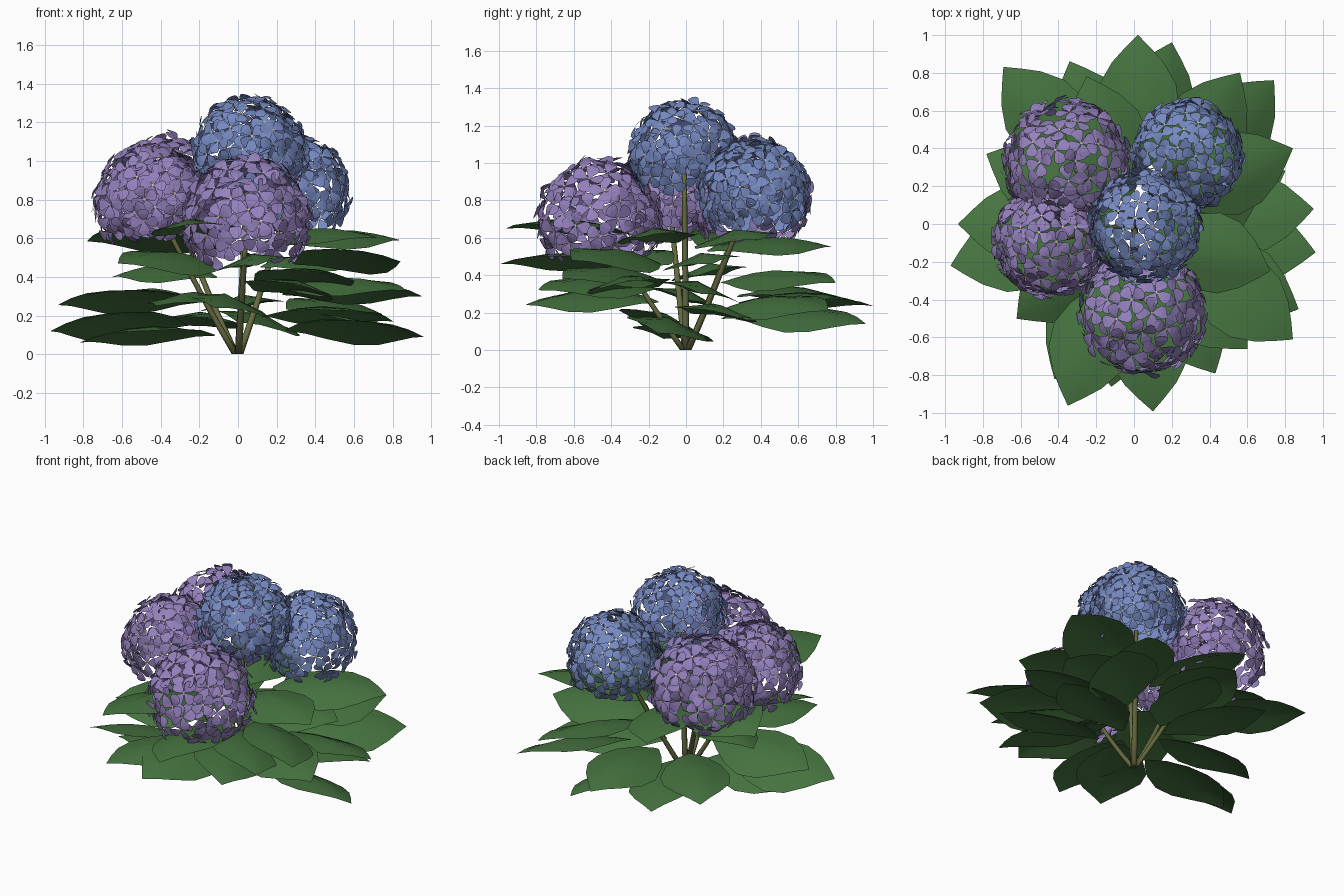
import bpy, bmesh, math, random
from mathutils import Vector, Matrix

if "Cube" in bpy.data.objects:
    bpy.data.objects.remove(bpy.data.objects["Cube"])

random.seed(4)


def material(name, rgb):
    m = bpy.data.materials.new(name)
    m.diffuse_color = (*rgb, 1)
    m.use_nodes = True
    m.node_tree.nodes["Principled BSDF"].inputs["Base Color"].default_value = m.diffuse_color
    return m


LEAF = material("leaf green", (0.06, 0.17, 0.05))
STEM = material("stem olive", (0.13, 0.145, 0.05))
BLUE = material("petal blue", (0.18, 0.25, 0.53))
PURPLE = material("petal purple", (0.30, 0.22, 0.51))
EYE = material("floret eye cream", (0.60, 0.56, 0.30))


def finish(bm, name, mats, smooth=False):
    me = bpy.data.meshes.new(name)
    bm.to_mesh(me)
    bm.free()
    ob = bpy.data.objects.new(name, me)
    bpy.context.collection.objects.link(ob)
    for m in mats:
        me.materials.append(m)
    for p in me.polygons:
        p.use_smooth = smooth
    return ob


# Petal outline: distance from the floret centre, half width (unit floret radius)
PETAL = [(0.06, 0.05), (0.35, 0.27), (0.65, 0.43), (0.88, 0.38), (1.0, 0.16)]


def add_floret(bm, matrix, size):
    """Four broad petals, each tipped a little differently, around a small eye."""
    for k in range(4):
        turn = matrix @ Matrix.Rotation(k * math.pi / 2, 4, 'Z')
        slope = random.uniform(-0.28, 0.22)
        twist = random.uniform(-0.28, 0.28)
        rows = []
        for d, w in PETAL:
            z = size * (slope * d + 0.08 * math.sin(d * 3))
            rows.append([bm.verts.new(turn @ Vector((d * size, s * w * size, z + s * w * twist * size)))
                         for s in (-1, 0, 1)])
        for a, b in zip(rows, rows[1:]):
            for i in range(2):
                bm.faces.new((a[i], b[i], b[i + 1], a[i + 1]))
    ring = [bm.verts.new(matrix @ Vector((0.007 * math.cos(t), 0.007 * math.sin(t), 0.006)))
            for t in [i * math.pi / 3 for i in range(6)]]
    bm.faces.new(ring).material_index = 1


def flower_head(name, centre, radius, count, size, mat):
    """Florets spread evenly over a ball that is open underneath."""
    bm = bmesh.new()
    for i in range(count):
        h = 1 - 1.58 * (i + 0.5) / count
        a = i * math.pi * (3 - math.sqrt(5)) + random.uniform(-0.12, 0.12)
        s = math.sqrt(1 - h * h)
        n = Vector((s * math.cos(a), s * math.sin(a), h))
        tilt = (n + Vector([random.uniform(-0.2, 0.2) for _ in range(3)])).normalized()
        place = (Matrix.Translation(Vector(centre) + n * radius * random.uniform(0.95, 0.99))
                 @ tilt.to_track_quat('Z', 'Y').to_matrix().to_4x4()
                 @ Matrix.Rotation(random.uniform(0, 1.57), 4, 'Z'))
        add_floret(bm, place, size * random.uniform(0.92, 1.08))
    finish(bm, name, [mat, EYE])


def stem(name, start, end, radius=0.015):
    """Tapered stalk that leans outward, then rises into the head."""
    a, b = Vector(start), Vector(end)
    bm = bmesh.new()
    rings = []
    for i in range(7):
        t = i / 6
        p = a.lerp(b, t)
        p.z -= 0.02 * math.sin(math.pi * t) * (b.xy.length > 0.1)
        r = radius * (1.25 - 0.4 * t)
        rings.append([bm.verts.new(p + Vector((r * math.cos(u), r * math.sin(u), 0)))
                      for u in [j * math.pi / 4 for j in range(8)]])
    for lo, hi in zip(rings, rings[1:]):
        for j in range(8):
            bm.faces.new((lo[j], lo[(j + 1) % 8], hi[(j + 1) % 8], hi[j]))
    bm.faces.new(rings[0][::-1])
    bm.faces.new(rings[-1])
    finish(bm, name, [STEM], True)


# Leaf outline: share of length, half width
LEAF_ROWS = [(0, 0.012), (0.12, 0.09), (0.28, 0.17), (0.46, 0.215),
             (0.64, 0.20), (0.80, 0.135), (0.91, 0.065), (1.0, 0.002)]


def leaf(name, tip, heading, roll):
    """Broad pointed blade, folded along the midrib, arching from the stems to its tip."""
    tip = Vector(tip)
    h = math.radians(heading)
    out, side = Vector((math.cos(h), math.sin(h), 0)), Vector((-math.sin(h), math.cos(h), 0))
    length = min(0.72, tip.xy.length - 0.12)
    base = tip - out * length
    base.z = 0.045 + 0.88 * tip.z
    wide = 0.8 + 0.3 * length
    bm = bmesh.new()
    rows = []
    for t, w in LEAF_ROWS:
        mid = base.lerp(tip, t)
        mid.z += 0.065 * math.sin(math.pi * t)
        row = []
        for s in (-1, -0.5, 0, 0.5, 1):
            off = s * w * wide
            v = mid + side * off
            v.z += off * roll * 1.2 - 0.28 * abs(off) * math.sin(math.pi * t)
            row.append(bm.verts.new(v))
        rows.append(row)
    for a, b in zip(rows, rows[1:]):
        for i in range(4):
            bm.faces.new((a[i], b[i], b[i + 1], a[i + 1]))
    finish(bm, name, [LEAF], True)


# Flower heads with their stems
HEADS = [
    ("top_blue", (0.06, -0.01, 1.04), 0.292, 84, 0.070, BLUE),
    ("back_right_blue", (0.285, 0.365, 0.84), 0.292, 84, 0.070, BLUE),
    ("back_left_purple", (-0.36, 0.335, 0.80), 0.327, 70, 0.080, PURPLE),
    ("left_purple", (-0.45, -0.09, 0.79), 0.292, 82, 0.073, PURPLE),
    ("front_purple", (0.045, -0.465, 0.69), 0.327, 70, 0.080, PURPLE),
]
for name, c, r, n, size, mat in HEADS:
    flower_head(name + "_head", c, r, n, size, mat)
    end = (c[0] * 0.85, c[1] * 0.85, c[2] - 0.1)
    stem(name + "_stem", (c[0] * 0.03, c[1] * 0.03, 0), end)

# Leaves: tip x, y, z, heading in degrees, sideways roll
LEAVES = [
    (0.02, 1.0, 0.235, 90, -0.1), (0.20, 0.96, 0.14, 74, 0.25), (0.56, 0.80, 0.36, 58, 0.2),
    (0.74, 0.76, 0.21, 48, 0.25), (0.84, 0.40, 0.59, 22, 0.15), (0.95, 0.08, 0.30, 3, -0.2),
    (0.96, -0.15, 0.09, -8, -0.25), (0.84, -0.61, 0.48, -40, -0.25), (0.87, -0.45, 0.33, -24, 0.15),
    (0.60, -0.66, 0.38, -45, -0.2), (0.43, -0.79, 0.32, -62, -0.2), (0.10, -0.99, 0.46, -86, 0.15),
    (-0.12, -0.86, 0.24, -98, -0.2), (-0.35, -0.96, 0.65, -110, 0.1), (-0.42, -0.82, 0.25, -120, 0),
    (-0.62, -0.50, 0.47, -142, -0.25), (-0.97, -0.22, 0.12, -167, 0.3), (-0.93, 0.0, 0.255, 180, 0.25),
    (-0.78, 0.37, 0.585, 155, 0.25), (-0.69, 0.83, 0.27, 130, 0), (-0.34, 0.86, 0.14, 112, 0.1),
    (0.66, 0.14, 0.46, 12, 0.15), (-0.65, 0.20, 0.40, 165, -0.15),
    (0.80, 0.28, 0.17, 20, -0.15), (-0.25, 0.78, 0.55, 108, 0.15), (0.72, -0.25, 0.60, -18, 0.1),
    (-0.82, -0.12, 0.06, -172, 0.15),
]
for i, (x, y, z, heading, roll) in enumerate(LEAVES, 1):
    leaf(f"leaf_{i:02d}", (x, y, z), heading, roll)
